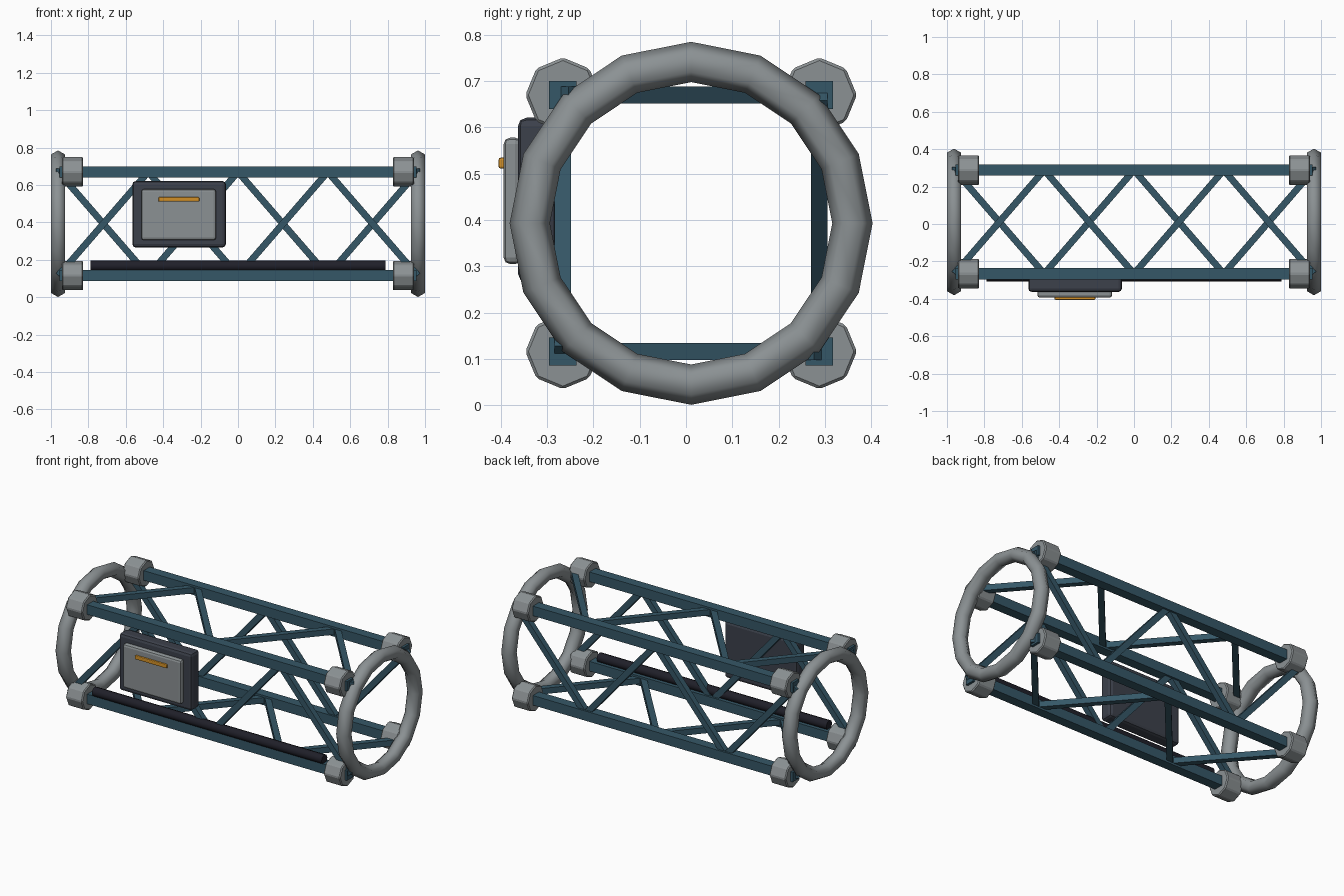
import bpy, math
from mathutils import Vector

if "Cube" in bpy.data.objects:
    bpy.data.objects.remove(bpy.data.objects["Cube"])

CY, CZ, H = 0.011, 0.393, 0.277      # truss axis and half spacing of the chords


def material(name, rgb):
    m = bpy.data.materials.new(name)
    m.diffuse_color = (*rgb, 1)
    m.use_nodes = True
    m.node_tree.nodes["Principled BSDF"].inputs["Base Color"].default_value = m.diffuse_color
    return m


TEAL = material("teal_steel", (0.036, 0.095, 0.135))
GREY = material("light_grey", (0.26, 0.285, 0.295))
DARK = material("dark_grey", (0.045, 0.052, 0.07))
BLACK = material("near_black", (0.014, 0.014, 0.022))
ORANGE = material("orange", (0.65, 0.28, 0.02))


def finish(name, mat, bevel=0.0, segments=1, smooth=False):
    ob = bpy.context.object
    ob.name = name
    ob.data.materials.append(mat)
    bpy.ops.object.transform_apply(location=False, rotation=True, scale=True)
    if bevel:
        mod = ob.modifiers.new("bevel", 'BEVEL')
        mod.width, mod.segments = bevel, segments
        mod.limit_method = 'ANGLE'
    if smooth:
        bpy.ops.object.shade_smooth_by_angle(angle=math.radians(65))
    return ob


def box(name, lo, hi, mat, bevel=0.0, segments=1):
    lo, hi = Vector(lo), Vector(hi)
    bpy.ops.mesh.primitive_cube_add(size=1, location=(lo + hi) / 2)
    bpy.context.object.scale = hi - lo
    return finish(name, mat, bevel, segments)


def brace(name, a, b, width):
    # square bar between two points, kept upright in its truss face
    a, b = Vector(a), Vector(b)
    bpy.ops.mesh.primitive_cube_add(size=1, location=(a + b) / 2)
    ob = bpy.context.object
    d = b - a
    ob.scale = (d.length, width, width)
    if abs(d.z) > abs(d.y):
        ob.rotation_euler = (0, -math.atan2(d.z, d.x), 0)
    else:
        ob.rotation_euler = (0, 0, math.atan2(d.y, d.x))
    return finish(name, TEAL)


def rod(name, centre, radius, length, sides, mat, turn=0.0, **kw):
    bpy.ops.mesh.primitive_cylinder_add(vertices=sides, radius=radius, depth=length,
                                        location=centre, rotation=(turn, math.pi / 2, 0))
    return finish(name, mat, **kw)


# Long chords and the corner joint blocks
for sy in (-1, 1):
    for sz in (-1, 1):
        y, z = CY + sy * H, CZ + sz * H
        tag = ("front" if sy < 0 else "back") + ("_lower" if sz < 0 else "_upper")
        box(tag + "_chord", (-0.955, y - 0.03, z - 0.03), (0.955, y + 0.03, z + 0.03), TEAL)
        for sx in (-1, 1):
            rod(tag + "_joint_block", (sx * 0.884, y, z), 0.081, 0.113, 8, GREY, bevel=0.006)

# Zigzag braces on the four truss faces
xs = [-0.96, -0.48, 0, 0.48, 0.96]
for i in range(4):
    s0, s1 = (-1, 1) if i % 2 == 0 else (1, -1)
    x0, x1 = xs[i], xs[i + 1]
    brace("front_brace", (x0, CY - H, CZ + s0 * H), (x1, CY - H, CZ + s1 * H), 0.036)
    brace("back_brace", (x0, CY + H, CZ - s0 * H), (x1, CY + H, CZ - s1 * H), 0.036)
    brace("top_brace", (x0, CY + s0 * H, CZ + H), (x1, CY + s1 * H, CZ + H), 0.036)
    brace("bottom_brace", (x0, CY - s0 * H, CZ - H), (x1, CY - s1 * H, CZ - H), 0.036)

# End rings
for sx in (-1, 1):
    bpy.ops.mesh.primitive_torus_add(major_segments=16, minor_segments=6, major_radius=0.3485,
                                     minor_radius=0.0435, location=(sx * 0.9623, CY, CZ),
                                     rotation=(0, math.pi / 2, 0))
    finish("end_ring", GREY, smooth=True)

# Equipment box with cover and handle
box("equipment_box", (-0.565, -0.363, 0.266), (-0.065, -0.28, 0.621), DARK, 0.018, 2)
box("box_cover", (-0.517, -0.394, 0.305), (-0.117, -0.355, 0.578), GREY, 0.014, 2)
box("cover_handle", (-0.425, -0.405, 0.511), (-0.207, -0.385, 0.535), ORANGE, 0.005, 2)

# Cable conduit along the front lower chord
rod("cable_conduit", (0, -0.278, 0.167), 0.029, 1.575, 8, BLACK, smooth=True)
